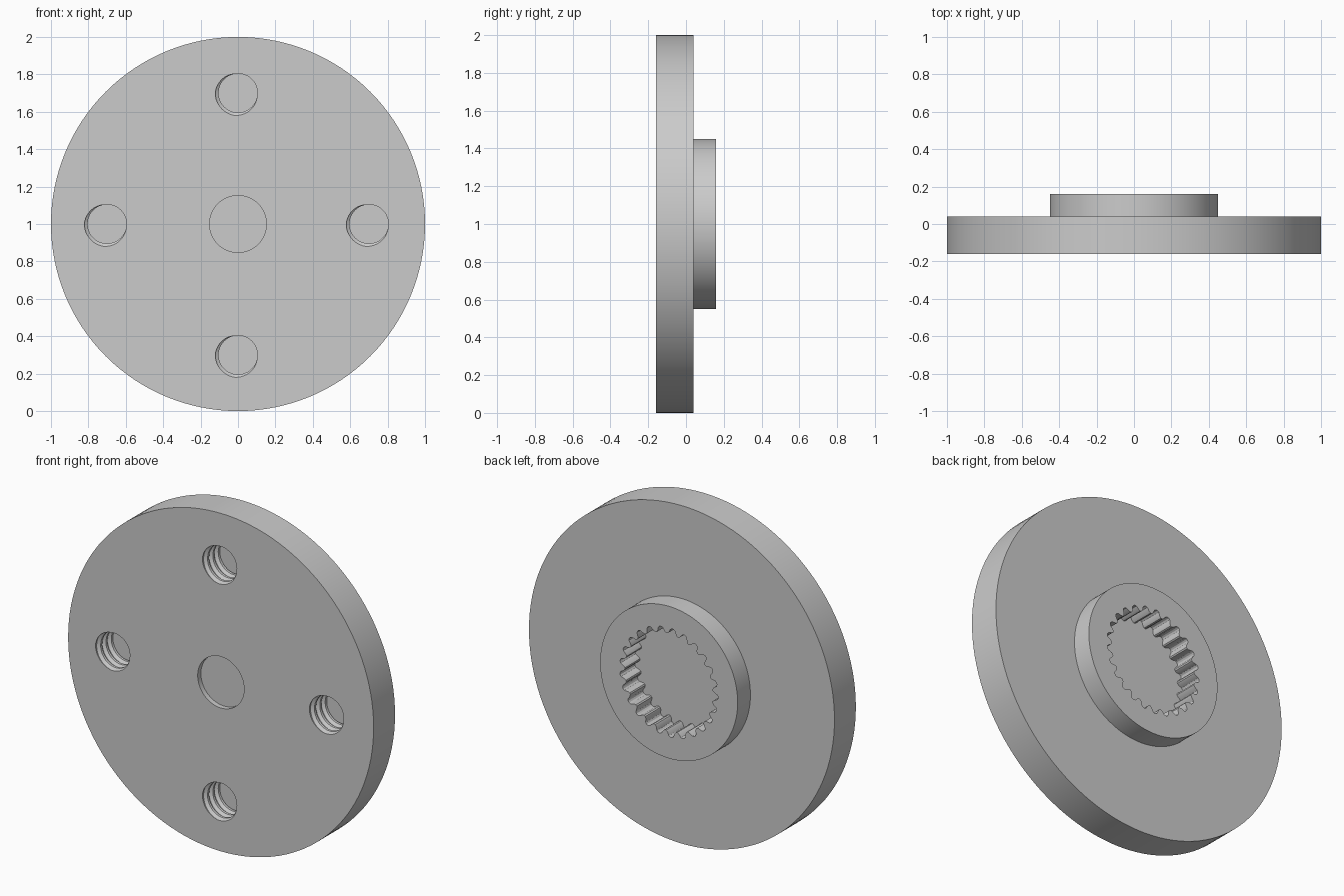
import bpy, bmesh
from math import pi, sin, cos

cube = bpy.data.objects.get("Cube")
if cube:
    bpy.data.objects.remove(cube, do_unlink=True)

FRONT, STEP, BACK = -0.16, 0.04, 0.16
MID = 1.0          # height of the disc axis

metal = bpy.data.materials.new("grey metal")
metal.use_nodes = True
metal.diffuse_color = (0.6, 0.6, 0.6, 1)
for node in metal.node_tree.nodes:
    if node.type == 'BSDF_PRINCIPLED':
        node.inputs["Base Color"].default_value = (0.6, 0.6, 0.6, 1)


def finish(name, bm):
    bmesh.ops.recalc_face_normals(bm, faces=bm.faces[:])
    mesh = bpy.data.meshes.new(name)
    bm.to_mesh(mesh)
    bm.free()
    mesh.materials.append(metal)
    obj = bpy.data.objects.new(name, mesh)
    bpy.context.collection.objects.link(obj)
    return obj


def loft(name, sections):
    """Closed solid through (outline radii, y) sections around the disc axis."""
    bm = bmesh.new()
    rings = []
    for radii, y in sections:
        n = len(radii)
        rings.append([bm.verts.new((r * cos(2 * pi * i / n), y, MID + r * sin(2 * pi * i / n)))
                      for i, r in enumerate(radii)])
    for a, b in zip(rings, rings[1:]):
        for i in range(len(a)):
            k = (i + 1) % len(a)
            bm.faces.new((a[i], a[k], b[k], b[i]))
    bm.faces.new(rings[0])
    bm.faces.new(rings[-1])
    return finish(name, bm)


def circle(r, n=128):
    return [r] * n


def thread_cutter(name, cx, cz, floor, pitch=0.05, n=48, turns=6):
    """Helical tube, trimmed flat at both ends and capped."""
    profile = [(0, 0.104), (0.3, 0.104), (0.52, 0.121), (0.75, 0.121)]
    size = len(profile)
    bm = bmesh.new()
    cols = []
    for i in range(n):
        ang = 2 * pi * i / n + pi / 4
        col = []
        for j in range(size * (turns + 1) + 1):
            frac, r = profile[j % size]
            y = FRONT + pitch * (j // size + frac - 2 + 1 - i / n - 0.15)
            col.append(bm.verts.new((cx + r * cos(ang), y, cz + r * sin(ang))))
        cols.append(col)
    for i in range(n):
        nxt, shift = (cols[i + 1], 0) if i < n - 1 else (cols[0], -size)
        for j in range(size, size * (turns + 1)):
            bm.faces.new((cols[i][j], cols[i][j + 1], nxt[j + 1 + shift], nxt[j + shift]))
    for y, side in ((FRONT - 0.003, -1), (floor, 1)):
        bmesh.ops.bisect_plane(bm, geom=bm.verts[:] + bm.edges[:] + bm.faces[:], dist=1e-6,
                               plane_co=(0, y, 0), plane_no=(0, side, 0), clear_outer=True)
    loose = [v for v in bm.verts if not v.link_faces]
    bmesh.ops.delete(bm, geom=loose, context='VERTS')
    bmesh.ops.holes_fill(bm, edges=[e for e in bm.edges if e.is_boundary], sides=0)
    return finish(name, bm)


# Disc with the raised hub on its back
body = loft("splined_disc", [(circle(1), FRONT), (circle(1), STEP),
                             (circle(0.45), STEP), (circle(0.45), BACK)])

# Toothed socket in the hub, shallow round recess in the front
tooth = [0.288, 0.288, 0.296, 0.316, 0.322, 0.322, 0.316, 0.296]
socket = tooth * 25
cutters = [loft("socket_cutter", [(socket, 0.02), (socket, BACK + 0.05)]),
           loft("recess_cutter", [(circle(0.152, 64), FRONT - 0.05),
                                  (circle(0.152, 64), FRONT + 0.03)])]

# Four threaded blind holes
for q in range(4):
    a = q * pi / 2
    cutters.append(thread_cutter("thread_cutter", 0.7 * cos(a), MID + 0.7 * sin(a), FRONT + 0.14))

for c in cutters:
    c.hide_render = True
    mod = body.modifiers.new("cut", 'BOOLEAN')
    mod.operation, mod.solver, mod.object = 'DIFFERENCE', 'EXACT', c

# Bake the cuts and drop the cutters
bpy.context.view_layer.update()
cut_mesh = bpy.data.meshes.new_from_object(body.evaluated_get(bpy.context.evaluated_depsgraph_get()))
body.modifiers.clear()
body.data = cut_mesh
for c in cutters:
    bpy.data.objects.remove(c, do_unlink=True)

bpy.ops.object.select_all(action='DESELECT')
body.select_set(True)
bpy.context.view_layer.objects.active = body
bpy.ops.object.shade_smooth_by_angle(angle=pi / 6)
